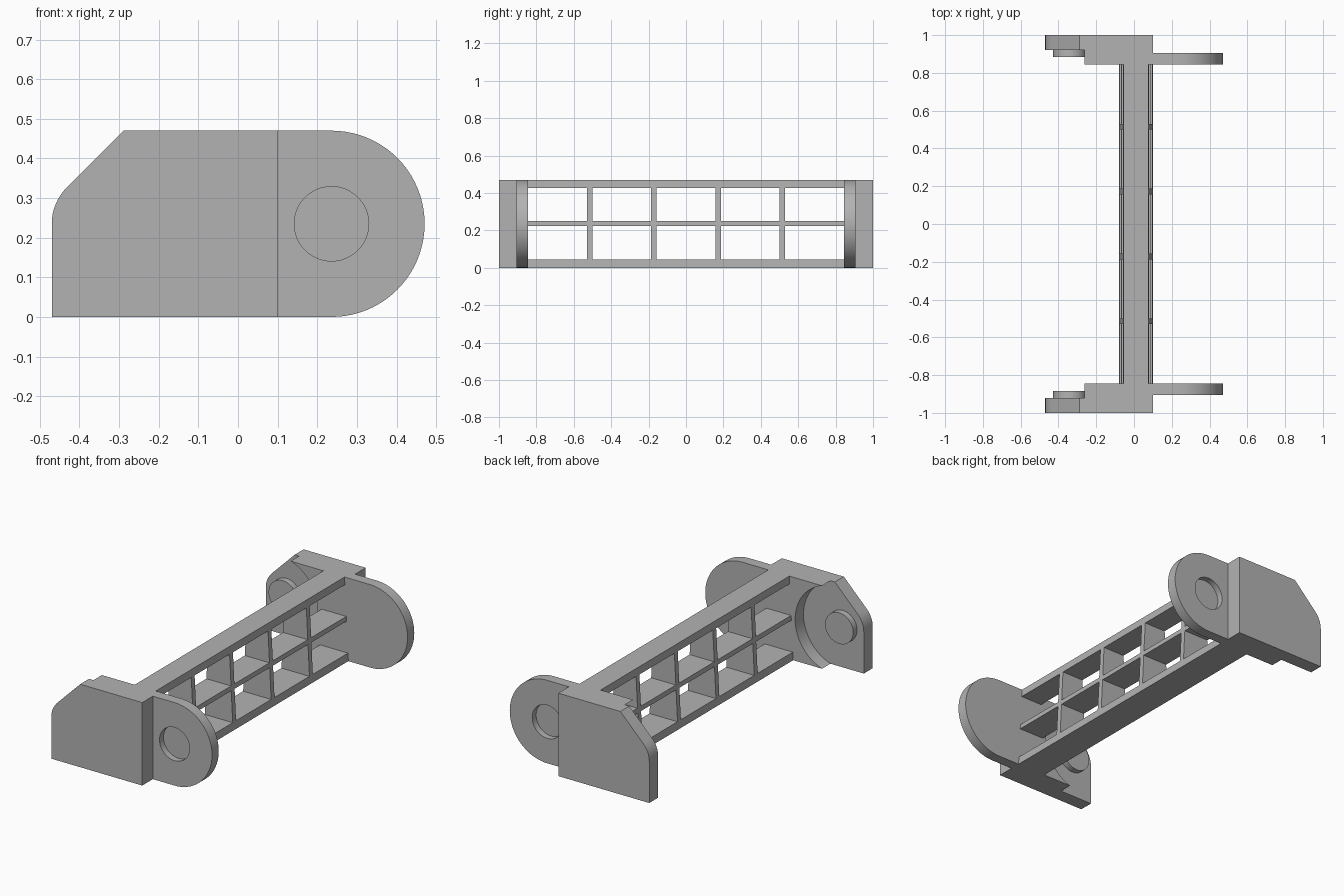
import bpy, bmesh
from math import sin, cos, radians

if "Cube" in bpy.data.objects:
    bpy.data.objects.remove(bpy.data.objects["Cube"])

H, MID = 0.47, 0.235          # height and hinge height
EAR_X, PIN_X = 0.236, -0.34   # hinge centres

grey = bpy.data.materials.new("plain grey")
grey.use_nodes = True
grey.diffuse_color = (0.45, 0.45, 0.45, 1)
grey.node_tree.nodes["Principled BSDF"].inputs["Base Color"].default_value = grey.diffuse_color


def arc(cx, r, a0, a1, n=24):
    """Points of an arc around (cx, MID) in the x-z plane."""
    angles = [radians(a0 + (a1 - a0) * i / n) for i in range(n + 1)]
    return [(cx + r * cos(a), MID + r * sin(a)) for a in angles]


def add_prism(bm, profile, y0, y1):
    """Extrude an x-z profile from y0 to y1."""
    face = bm.faces.new([bm.verts.new((x, y0, z)) for x, z in profile])
    ext = bmesh.ops.extrude_face_region(bm, geom=[face])["geom"]
    verts = [v for v in ext if isinstance(v, bmesh.types.BMVert)]
    bmesh.ops.translate(bm, verts=verts, vec=(0, y1 - y0, 0))


def make(name, *prisms):
    bm = bmesh.new()
    for prism in prisms:
        add_prism(bm, *prism)
    bmesh.ops.recalc_face_normals(bm, faces=bm.faces)
    mesh = bpy.data.meshes.new(name)
    bm.to_mesh(mesh)
    bm.free()
    mesh.materials.append(grey)
    obj = bpy.data.objects.new(name, mesh)
    bpy.context.collection.objects.link(obj)
    return obj


def select(obj):
    bpy.ops.object.select_all(action='DESELECT')
    obj.select_set(True)
    bpy.context.view_layer.objects.active = obj


def combine(obj, tool, operation):
    """Apply a boolean and discard the tool."""
    mod = obj.modifiers.new("boolean", 'BOOLEAN')
    mod.operation, mod.solver, mod.object = operation, 'EXACT', tool
    select(obj)
    bpy.ops.object.modifier_apply(modifier=mod.name)
    bpy.data.objects.remove(tool)


# Outer plate with a rounded, chamfered corner
plate_profile = [(-0.47, 0), (0.10, 0), (0.10, H), (-0.289, H)] + arc(PIN_X, 0.13, 135, 180, 8)
bracket = make("end_bracket", (plate_profile, -1.0, -0.92))

# Inner block, hollowed to clear a neighbouring ear
block_profile = [(0.10, 0), (0.10, H)] + arc(PIN_X, 0.248, 71.4, -71.4)
block_profile[2] = (block_profile[2][0], H)
block_profile[-1] = (block_profile[-1][0], 0)
combine(bracket, make("block", (block_profile, -0.92, -0.845)), 'UNION')

# Rounded ear with a blind socket on its outer side
ear_profile = [(0.05, H), (0.05, 0)] + arc(EAR_X, MID, -90, 90, 40)
combine(bracket, make("ear", (ear_profile, -0.905, -0.845)), 'UNION')
combine(bracket, make("socket", (arc(EAR_X, 0.094, 0, 352.5, 47), -0.95, -0.87)), 'DIFFERENCE')

# Hinge pin on the inner side of the plate
pin = make("hinge_pin", (arc(PIN_X, 0.088, 0, 352.5, 47), -0.93, -0.885))

# Repeat both at the back end
for obj in (bracket, pin):
    mirror = obj.modifiers.new("mirror", 'MIRROR')
    mirror.use_axis = (False, True, False)
    mirror.use_mirror_merge = False
    select(obj)
    bpy.ops.object.modifier_apply(modifier=mirror.name)
    bpy.ops.object.shade_smooth_by_angle(angle=radians(30))

# Tapered lattice beam: a solid bar with two rows of windows
beam = make("lattice_beam", ([(-0.08, 0), (0.10, 0), (0.076, H), (-0.056, H)], -0.846, 0.846))
windows = []
ribs = (-0.86, -0.515, -0.172, 0.172, 0.515, 0.86)
for y0, y1 in zip(ribs, ribs[1:]):
    for z0, z1 in ((0.045, 0.223), (0.25, 0.427)):
        outline = [(-0.3, z0), (0.3, z0), (0.3, z1), (-0.3, z1)]
        windows.append((outline, max(y0 + 0.015, -0.846 + 0.001), min(y1 - 0.015, 0.845)))
combine(beam, make("windows", *windows), 'DIFFERENCE')
